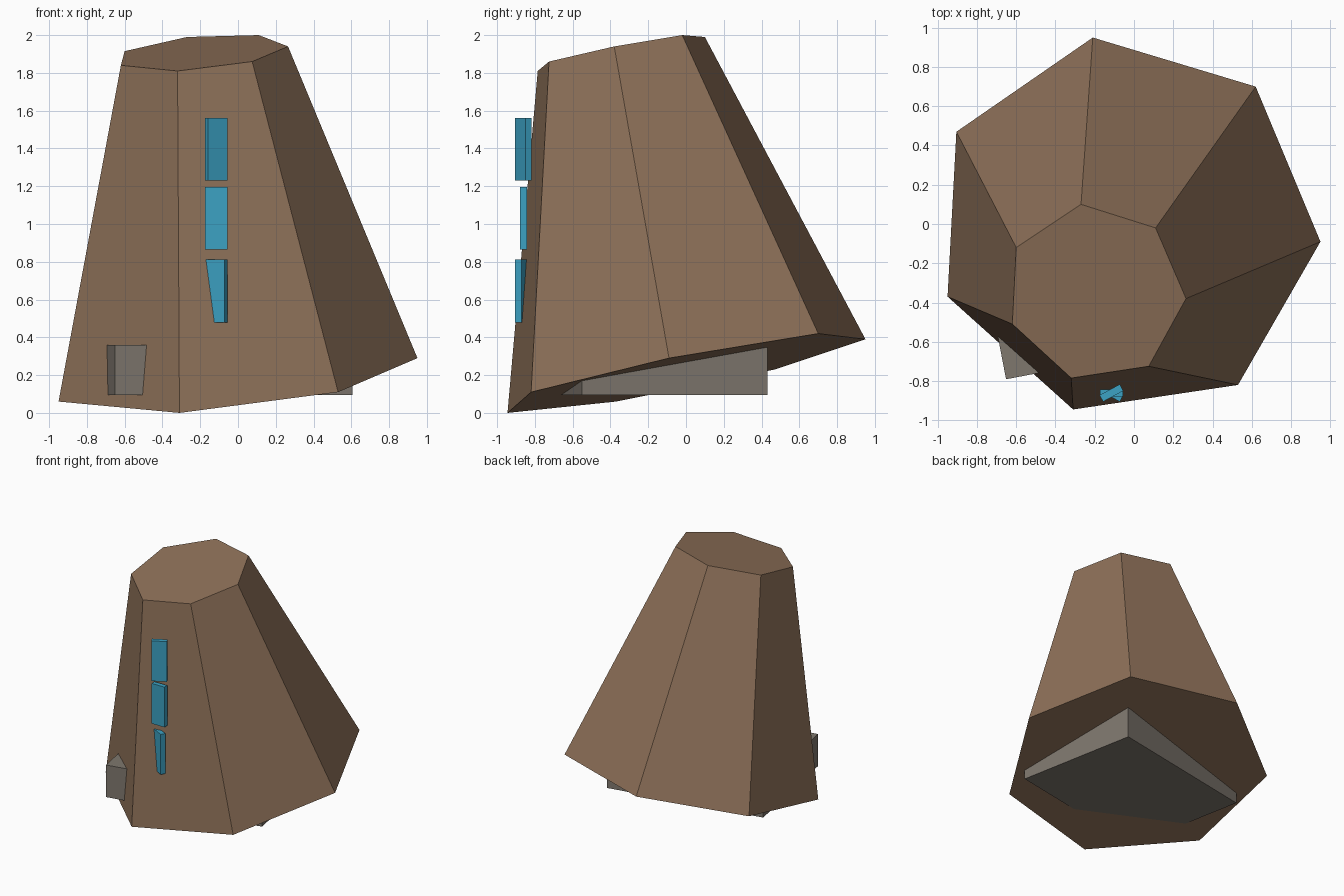
import bpy, bmesh
from math import radians
from mathutils import Matrix

if "Cube" in bpy.data.objects:
    bpy.data.objects.remove(bpy.data.objects["Cube"])


def material(name, rgb):
    m = bpy.data.materials.new(name)
    m.diffuse_color = (*rgb, 1)
    m.use_nodes = True
    m.node_tree.nodes["Principled BSDF"].inputs["Base Color"].default_value = m.diffuse_color
    return m


brown = material("brown", (0.27, 0.165, 0.10))
grey = material("grey", (0.21, 0.185, 0.155))
blue = material("blue", (0.045, 0.36, 0.55))


def finish(bm, name, mat):
    bmesh.ops.recalc_face_normals(bm, faces=bm.faces)
    mesh = bpy.data.meshes.new(name)
    bm.to_mesh(mesh)
    bm.free()
    mesh.materials.append(mat)
    ob = bpy.data.objects.new(name, mesh)
    bpy.context.collection.objects.link(ob)


def box(name, centre, size, turn, mat):
    bm = bmesh.new()
    bmesh.ops.create_cube(bm, size=1)
    bm.transform(Matrix.LocRotScale(centre, Matrix.Rotation(radians(turn), 3, 'Z'), size))
    finish(bm, name, mat)


# Leaning seven-sided tapered body, lofted between two tilted rings
bottom = [(-0.21, 0.95, 0.39), (0.62, 0.70, 0.42), (0.95, -0.09, 0.29), (0.53, -0.82, 0.11),
          (-0.31, -0.945, 0), (-0.95, -0.37, 0.06), (-0.905, 0.47, 0.23)]
top = [(-0.27, 0.10, 1.99), (0.11, -0.02, 2.0), (0.265, -0.38, 1.94), (0.075, -0.725, 1.86),
       (-0.32, -0.785, 1.81), (-0.62, -0.51, 1.84), (-0.60, -0.12, 1.915)]
bm = bmesh.new()
low = [bm.verts.new(p) for p in bottom]
high = [bm.verts.new(p) for p in top]
bm.faces.new(low)
bm.faces.new(high)
for i in range(7):
    j = (i + 1) % 7
    bm.faces.new((low[i], low[j], high[j], high[i]))
finish(bm, "tapered_body", brown)

# Turned slab poking out under the body
box("base_slab", (-0.117, -0.18, 0.2275), (1.28, 1.0, 0.265), 10.8, grey)

# Column of three small panels, each turned differently
for name, z, turn in (("upper", 1.395, 28), ("middle", 1.03, 0), ("lower", 0.645, -28)):
    box(name + "_panel", (-0.115, -0.861, z), (0.117, 0.038, 0.332), turn, blue)
